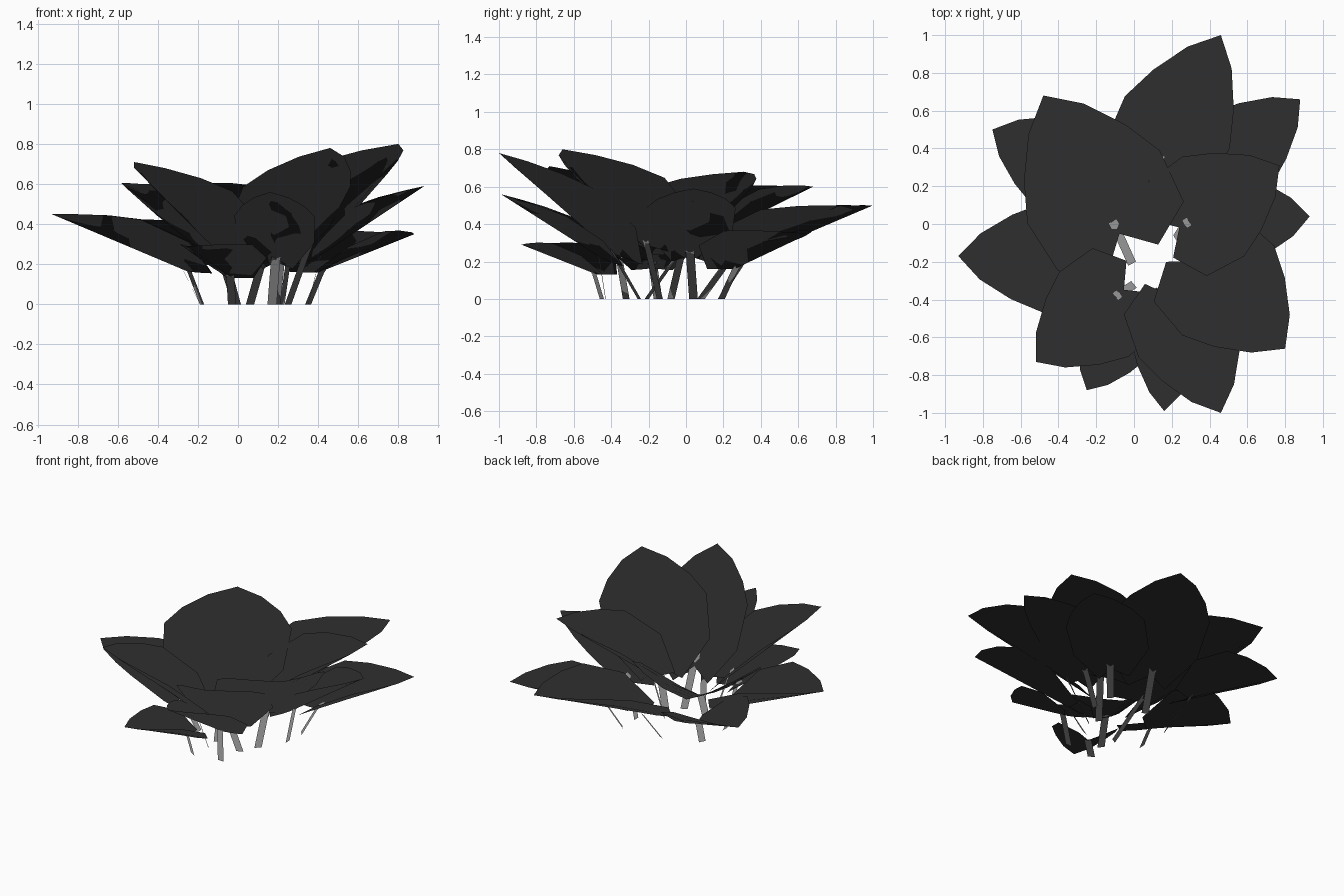
import bpy, bmesh
from mathutils import Vector

cube = bpy.data.objects.get("Cube")
if cube:
    bpy.data.objects.remove(cube, do_unlink=True)

UP = Vector((0, 0, 1))


def make_material(name, value):
    mat = bpy.data.materials.new(name)
    mat.use_nodes = True
    color = (value, value, value, 1)
    mat.diffuse_color = color
    mat.node_tree.nodes["Principled BSDF"].inputs["Base Color"].default_value = color
    return mat


leaf_mat = make_material("dark charcoal leaf", 0.028)
stem_mat = make_material("grey stem", 0.31)

# Half leaf: (distance along the midrib, side distance as part of half width)
MIDRIB = [-0.06, -0.03, 0.08, 0.32, 0.56, 0.8, 1.0]
RIM = [(-0.06, 0.0), (-0.25, 0.38), (-0.08, 0.95), (0.3, 1.0),
       (0.56, 0.77), (0.82, 0.42), (1.0, 0.0)]
CUP = 0.56      # how far the rim rises above the midrib


def finish(bm, name, mat):
    """Turn faces upward and shade them evenly, as foliage sheets."""
    bmesh.ops.recalc_face_normals(bm, faces=bm.faces)
    if sum(f.normal.z * f.calc_area() for f in bm.faces) < 0:
        bmesh.ops.reverse_faces(bm, faces=bm.faces)
    for face in bm.faces:
        face.smooth = True
    mesh = bpy.data.meshes.new(name)
    bm.to_mesh(mesh)
    bm.free()
    mesh.normals_split_custom_set_from_vertices([UP] * len(mesh.vertices))
    mesh.materials.append(mat)
    bpy.context.collection.objects.link(bpy.data.objects.new(name, mesh))


def make_leaf(name, base, tip, half_width):
    """Cupped heart-shaped blade from the stem notch to the tip."""
    axis = tip - base
    side = axis.cross(UP).normalized()
    bm = bmesh.new()

    def point(t, s):
        lift = CUP * half_width * abs(s) ** 1.4
        return bm.verts.new(base + axis * t + side * (s * half_width) + UP * lift)

    for sign in (1, -1):
        rows = []
        for mid, (t, s) in zip(MIDRIB, RIM):
            rows.append([point(mid + (t - mid) * f, sign * s * f) for f in (0, 0.5, 1)])
        for low, high in zip(rows, rows[1:]):
            for i in range(2):
                quad = [low[i], low[i + 1], high[i + 1], high[i]]
                bm.faces.new(quad if sign > 0 else quad[::-1])
    # Weld both halves on the midrib and close the notch and tip
    bmesh.ops.remove_doubles(bm, verts=bm.verts, dist=0.0005)
    bmesh.ops.dissolve_degenerate(bm, edges=bm.edges, dist=0.0005)
    finish(bm, name, leaf_mat)


def make_stem(name, foot, base, tip):
    """Flat ribbon stalk that leans outward and bends onto the leaf."""
    axis = (tip - base).normalized()
    side = axis.cross(UP).normalized() * 0.023
    knee = foot.lerp(base, 0.8) + UP * 0.02
    path = [foot, knee, base + UP * 0.01, base + axis * 0.03 + UP * 0.012]
    bm = bmesh.new()
    rows = [[bm.verts.new(p + side * s) for s in (-1, 1)] for p in path]
    for (a, b), (c, d) in zip(rows, rows[1:]):
        bm.faces.new((a, b, d, c))
    finish(bm, name, stem_mat)


# Leaves round the plant: stem foot, stem end, tip, half width
LEAVES = {
    "back": ((0.06, 0.18), (0.13, 0.34, 0.22), (0.46, 1.0, 0.50), 0.31),
    "back_left_low": ((0.35, 0.19), (0.43, 0.28, 0.17), (0.88, 0.66, 0.35), 0.25),
    "back_left_high": ((0.22, -0.08), (0.27, 0.0, 0.32), (0.77, 0.31, 0.68), 0.31),
    "left": ((0.35, 0.04), (0.42, 0.02, 0.25), (0.93, 0.04, 0.59), 0.24),
    "front_left_high": ((0.25, -0.14), (0.37, -0.22, 0.31), (0.80, -0.66, 0.80), 0.34),
    "front_left": ((0.19, -0.25), (0.22, -0.42, 0.27), (0.46, -1.0, 0.78), 0.29),
    "front": ((0.17, -0.43), (0.19, -0.47, 0.23), (0.16, -0.99, 0.56), 0.20),
    "front_right_low": ((-0.03, -0.45), (-0.04, -0.50, 0.14), (-0.25, -0.88, 0.29), 0.20),
    "front_right_high": ((0.0, -0.32), (-0.08, -0.37, 0.27), (-0.52, -0.73, 0.71), 0.29),
    "right": ((-0.19, -0.15), (-0.29, -0.18, 0.18), (-0.93, -0.17, 0.45), 0.29),
    "back_right_low": ((-0.18, 0.08), (-0.27, 0.25, 0.21), (-0.75, 0.50, 0.41), 0.26),
    "back_right_high": ((-0.01, -0.21), (-0.10, -0.01, 0.26), (-0.48, 0.68, 0.60), 0.40),
}
for place, (foot, base, tip, half_width) in LEAVES.items():
    foot, base, tip = Vector((*foot, 0)), Vector(base), Vector(tip)
    make_leaf(place + "_leaf", base, tip, half_width)
    make_stem(place + "_stem", foot, base, tip)
